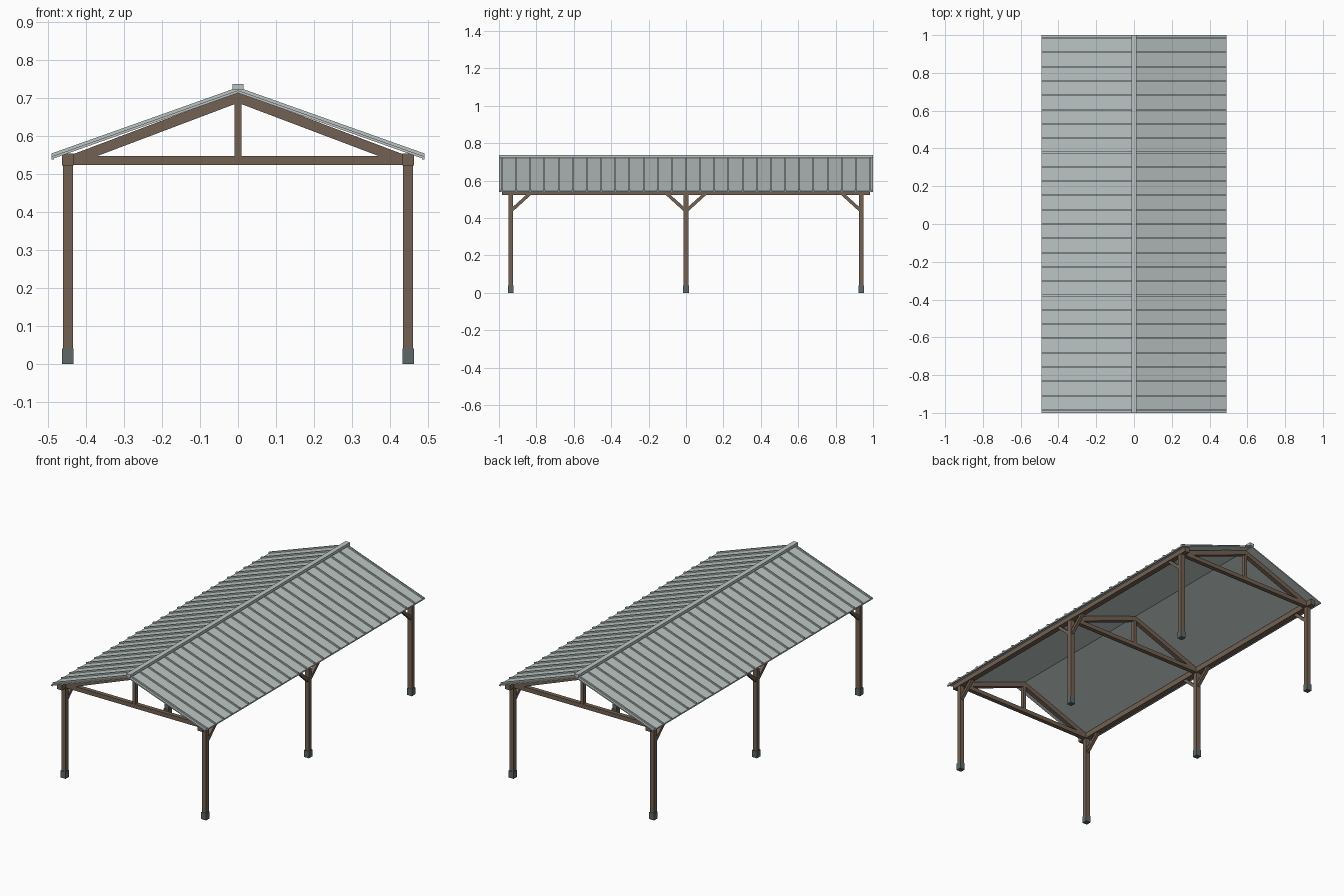
import bpy, bmesh
from mathutils import Vector

cube = bpy.data.objects.get("Cube")
if cube:
    bpy.data.objects.remove(cube, do_unlink=True)


def material(name, rgb):
    m = bpy.data.materials.new(name)
    m.use_nodes = True
    m.diffuse_color = (*rgb, 1)
    m.node_tree.nodes["Principled BSDF"].inputs["Base Color"].default_value = (*rgb, 1)
    return m


WOOD = material("brown timber", (0.17, 0.12, 0.085))
ROOF = material("pale grey metal", (0.50, 0.56, 0.55))
STEEL = material("dark grey steel", (0.11, 0.135, 0.135))


def prism(name, outline, axis, spans, mat):
    """Extrude an outline along x or y, once for each (low, high) span."""
    bm = bmesh.new()
    for lo, hi in spans:
        if axis == "y":
            pts = [(a, lo, b) for a, b in outline]
            step = Vector((0, hi - lo, 0))
        else:
            pts = [(lo, a, b) for a, b in outline]
            step = Vector((hi - lo, 0, 0))
        face = bm.faces.new([bm.verts.new(p) for p in pts])
        new = bmesh.ops.extrude_face_region(bm, geom=[face])["geom"]
        verts = [v for v in new if isinstance(v, bmesh.types.BMVert)]
        bmesh.ops.translate(bm, verts=verts, vec=step)
    bmesh.ops.recalc_face_normals(bm, faces=bm.faces)
    mesh = bpy.data.meshes.new(name)
    bm.to_mesh(mesh)
    bm.free()
    mesh.materials.append(mat)
    obj = bpy.data.objects.new(name, mesh)
    bpy.context.collection.objects.link(obj)
    return obj


def rect(x0, x1, z0, z1):
    return [(x0, z0), (x1, z0), (x1, z1), (x0, z1)]


def around(c, half):
    return (c - half, c + half)


POST_X, POST_Y = 0.448, 0.937
BEAM_Z, BEAM_TOP = 0.522, 0.553
FRAMES = {"front": -POST_Y, "middle": 0, "back": POST_Y}

# Posts, steel shoes, side beams and knee braces
for side, s in (("left", 1), ("right", -1)):
    x = s * POST_X
    prism(f"{side}_beam", rect(*around(x, 0.0155), BEAM_Z, BEAM_TOP), "y",
          [(-0.985, 0.985)], WOOD)
    for place, y in FRAMES.items():
        prism(f"{place}_{side}_post", rect(*around(x, 0.013), 0.02, BEAM_Z), "y",
              [around(y, 0.013)], WOOD)
        prism(f"{place}_{side}_post_shoe", rect(*around(x, 0.0155), 0, 0.04), "y",
              [around(y, 0.0155)], STEEL)
        for d in (1, -1):
            if y * d > 0:
                continue
            brace = [(y, 0.425), (y + d * 0.11, BEAM_Z + 0.003),
                     (y + d * 0.084, BEAM_Z + 0.003), (y, 0.449)]
            prism(f"{place}_{side}_knee_brace", brace, "x", [around(x, 0.009)], WOOD)

# Roof trusses: tie, king post and two rafters
PITCH, APEX, DEPTH = 0.378, 0.716, 0.029
for place, y in FRAMES.items():
    span = [around(y, 0.0125)]
    prism(f"{place}_tie_beam", rect(-0.44, 0.44, BEAM_Z + 0.001, 0.547), "y", span, WOOD)
    prism(f"{place}_king_post", rect(-0.0095, 0.0095, 0.54, 0.70), "y",
          [around(y, 0.011)], WOOD)
    for side, s in (("left", 1), ("right", -1)):
        foot = 0.45
        rafter = [(0, APEX), (s * foot, APEX - PITCH * foot),
                  (s * foot, APEX - PITCH * foot - DEPTH), (0, APEX - DEPTH)]
        prism(f"{place}_{side}_rafter", rafter, "y", span, WOOD)

# Roof sheets with turned-down eaves, standing seams and ridge cap
SLOPE, EAVE = 0.355, 0.484
SEAM_STEP = 0.0757
seams = [around(i * SEAM_STEP, 0.004) for i in range(-13, 14)]


def roof_z(x, top):
    return top - SLOPE * x


for side, s in (("left", 1), ("right", -1)):
    lip = EAVE + 0.007
    sheet = [(0, 0.720), (lip, roof_z(lip, 0.720)), (lip, 0.538), (EAVE, 0.538),
             (EAVE, roof_z(EAVE, 0.713)), (0, 0.713)]
    prism(f"{side}_roof_sheet", [(s * x, z) for x, z in sheet], "y", [(-1, 1)], ROOF)
    seam = [(0, 0.728), (lip, roof_z(lip, 0.728)), (lip, roof_z(lip, 0.718)), (0, 0.718)]
    prism(f"{side}_roof_seams", [(s * x, z) for x, z in seam], "y", seams, ROOF)

prism("ridge_cap", rect(-0.014, 0.014, 0.721, 0.737), "y", [(-1, 1)], ROOF)
